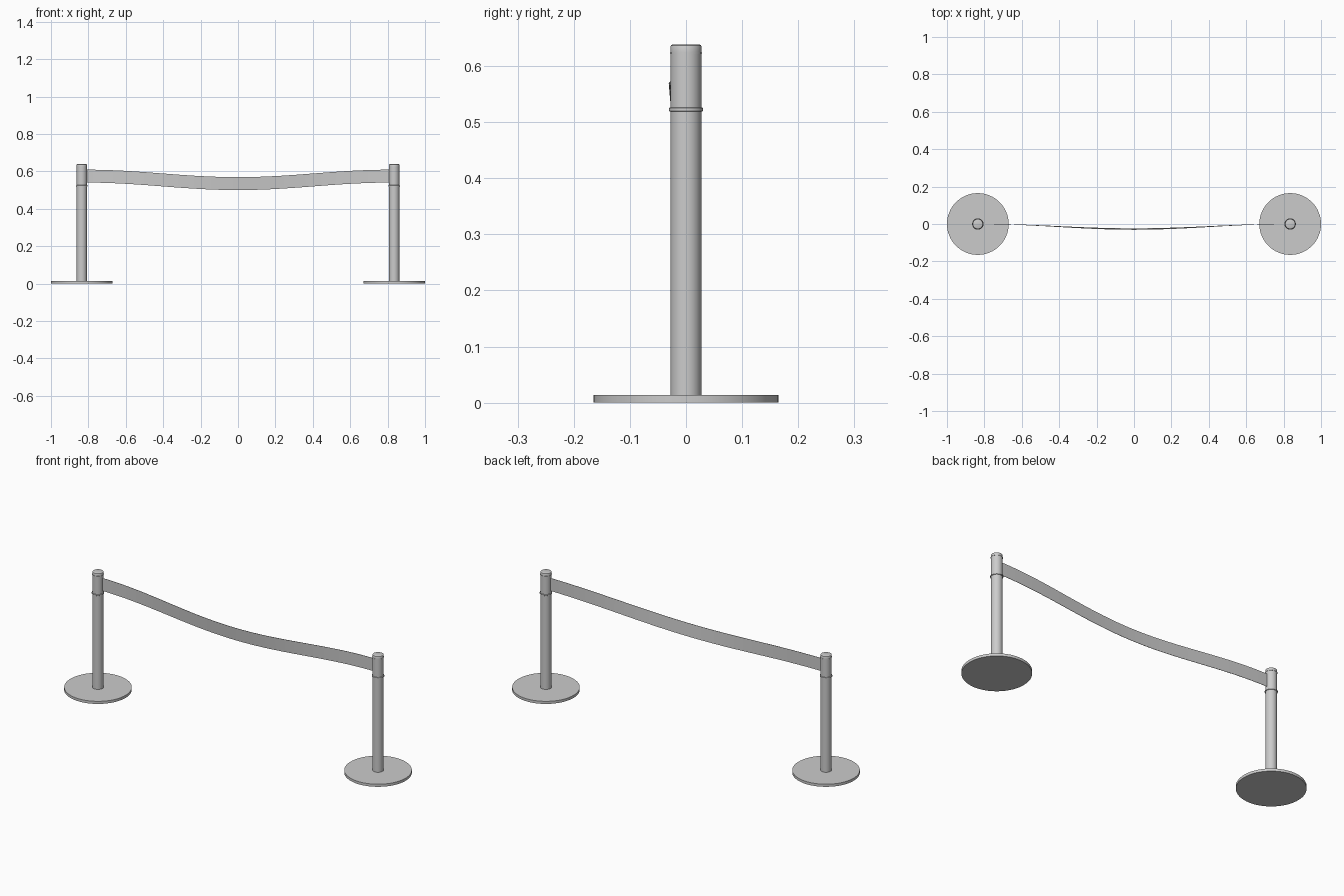
import bpy, math

cube = bpy.data.objects.get("Cube")
if cube:
    bpy.data.objects.remove(cube, do_unlink=True)

grey = bpy.data.materials.new("light_grey")
grey.use_nodes = True
colour = (0.6, 0.6, 0.6, 1)
grey.diffuse_color = colour
grey.node_tree.nodes["Principled BSDF"].inputs["Base Color"].default_value = colour

POST_X = 0.835
POST_R = 0.0275


def add_mesh(name, verts, faces):
    mesh = bpy.data.meshes.new(name)
    mesh.from_pydata(verts, [], faces)
    mesh.materials.append(grey)
    obj = bpy.data.objects.new(name, mesh)
    bpy.context.collection.objects.link(obj)
    bpy.ops.object.select_all(action='DESELECT')
    obj.select_set(True)
    bpy.context.view_layer.objects.active = obj
    bpy.ops.object.shade_smooth_by_angle(angle=math.radians(35))
    return obj


def lathe(name, x, profile, sides):
    """Closed solid of revolution from (radius, height) pairs, bottom to top."""
    verts = [(x + r * math.cos(math.tau * i / sides),
              r * math.sin(math.tau * i / sides), z)
             for r, z in profile for i in range(sides)]
    faces = [tuple(reversed(range(sides)))]
    for k in range(len(profile) - 1):
        a, b = k * sides, (k + 1) * sides
        for i in range(sides):
            j = (i + 1) % sides
            faces.append((a + i, a + j, b + j, b + i))
    top = (len(profile) - 1) * sides
    faces.append(tuple(range(top, top + sides)))
    return add_mesh(name, verts, faces)


# Two matching stanchions
for side, x in (("left", POST_X), ("right", -POST_X)):
    lathe(side + "_base", x, [(0.165, 0), (0.165, 0.014)], 64)
    lathe(side + "_post", x, [(POST_R, 0.014), (POST_R, 0.522)], 40)
    lathe(side + "_collar", x,
          [(0.029, 0.519), (0.0305, 0.520), (0.0305, 0.525), (0.029, 0.526)], 40)
    lathe(side + "_belt_head", x, [(POST_R, 0.526), (POST_R, 0.622)], 40)
    lathe(side + "_seam", x, [(0.0287, 0.622), (0.0287, 0.624)], 40)
    lathe(side + "_cap", x,
          [(POST_R, 0.624), (POST_R, 0.635), (0.0265, 0.637), (0.0245, 0.638)], 40)

# Sagging belt, drooping down and bowing slightly to the front
STEPS = 40
half = POST_X - 0.02
verts, faces = [], []
for i in range(STEPS + 1):
    x = -half + 2 * half * i / STEPS
    sag = (1 + math.cos(math.pi * x / half)) / 2
    top = 0.609 - 0.04 * sag
    for y, z in ((-0.030 * sag, top), (-0.024 * sag, top - 0.069)):
        verts += [(x, y - 0.0008, z), (x, y + 0.0008, z)]
for i in range(STEPS):
    a, b = 4 * i, 4 * i + 4
    faces += [(a + p, a + q, b + q, b + p) for p, q in ((0, 2), (2, 3), (3, 1), (1, 0))]
end = 4 * STEPS
faces += [(0, 1, 3, 2), (end, end + 2, end + 3, end + 1)]
add_mesh("belt", verts, faces)
